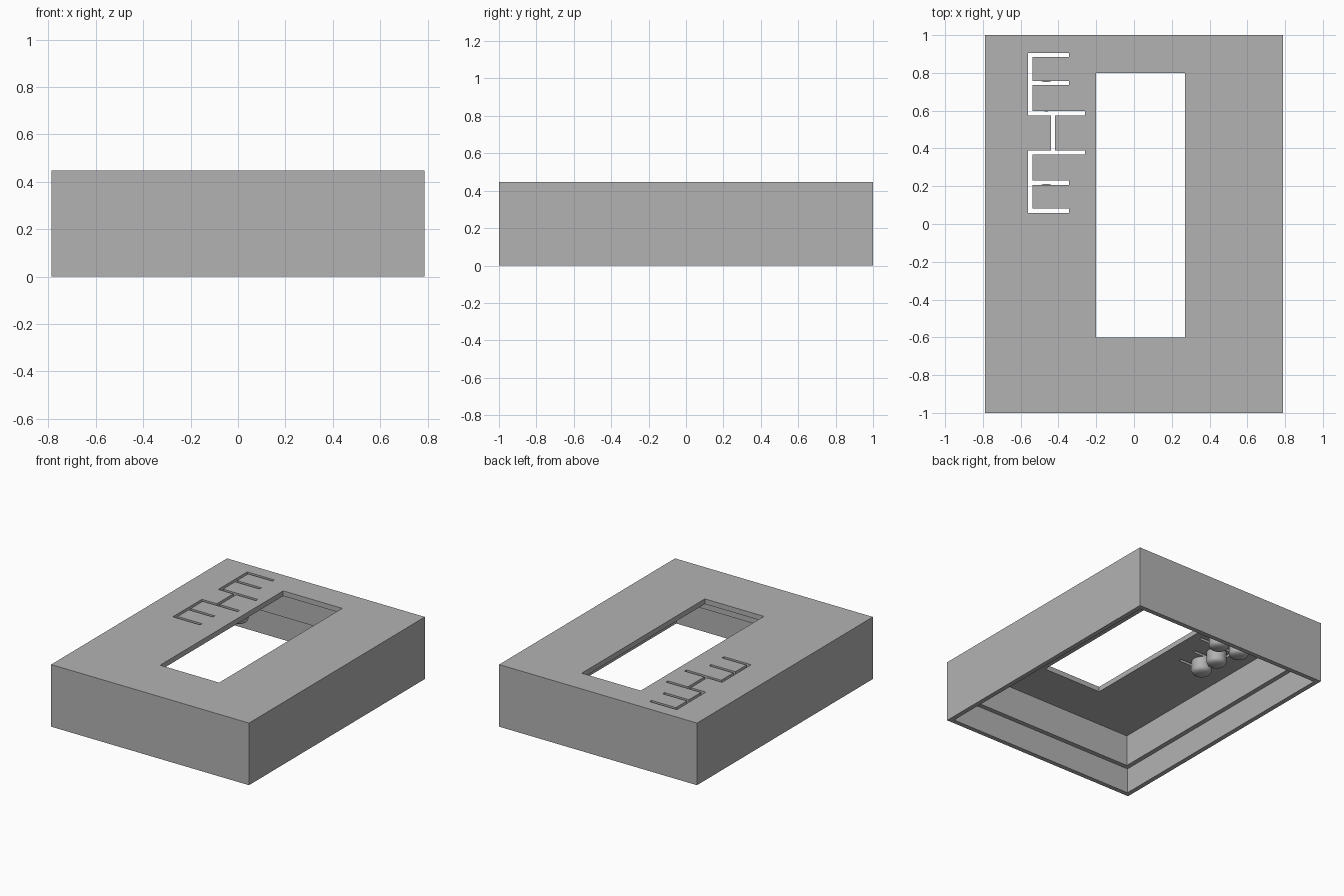
import bpy, bmesh, math

if "Cube" in bpy.data.objects:
    bpy.data.objects.remove(bpy.data.objects["Cube"])

W, D, H = 1.575, 2.0, 0.447      # outer size of the cover
CEIL = 0.41                      # underside of the top plate
LIP_Z = 0.183                    # height of the inner step
T1, T2 = 0.0333, 0.0667          # wall thickness below and above the step
S = 0.022                        # slot width

grey = bpy.data.materials.new("light_grey")
grey.diffuse_color = (0.45, 0.45, 0.45, 1)
grey.use_nodes = True
grey.node_tree.nodes["Principled BSDF"].inputs["Base Color"].default_value = grey.diffuse_color


def mesh_object(name, bm):
    bmesh.ops.recalc_face_normals(bm, faces=bm.faces[:])
    me = bpy.data.meshes.new(name)
    bm.to_mesh(me)
    bm.free()
    me.materials.append(grey)
    ob = bpy.data.objects.new(name, me)
    bpy.context.collection.objects.link(ob)
    return ob


def box(name, x0, x1, y0, y1, z0, z1):
    bm = bmesh.new()
    bmesh.ops.create_cube(bm, size=1)
    for v in bm.verts:
        v.co.x = x1 if v.co.x > 0 else x0
        v.co.y = y1 if v.co.y > 0 else y0
        v.co.z = z1 if v.co.z > 0 else z0
    return mesh_object(name, bm)


def cut(target, *bounds):
    cutter = box("cutter", *bounds)
    cutter.hide_render = True
    mod = target.modifiers.new("cut", 'BOOLEAN')
    mod.operation = 'DIFFERENCE'
    mod.solver = 'EXACT'
    mod.object = cutter
    bpy.context.view_layer.objects.active = target
    bpy.ops.object.modifier_apply(modifier=mod.name)
    bpy.data.objects.remove(cutter)


# Cover shell: box with a stepped hollow open at the bottom
cover = box("cover", -W/2, W/2, -D/2, D/2, 0, H)
cut(cover, -W/2 + T2, W/2 - T2, -D/2 + T2, D/2 - T2, -0.1, CEIL)
cut(cover, -W/2 + T1, W/2 - T1, -D/2 + T1, D/2 - T1, -0.1, LIP_Z)

# Display window
lo, hi = CEIL - 0.05, H + 0.05
cut(cover, -0.2, 0.27, -0.6, 0.8, lo, hi)

# Slots that free the button flaps, mirrored about the middle of the group
MID = 0.482
XL = -0.56
for side in (1, -1):
    def span(a, b):
        return sorted((MID + side * a, MID + side * b))
    cut(cover, XL, XL + S, *span(0.093, 0.423), lo, hi)
    for start, end in ((0.093, -0.26), (0.253, -0.344), (0.401, -0.344)):
        cut(cover, XL, end, *span(start, start + S), lo, hi)
cut(cover, -0.44, -0.44 + S, MID - 0.1, MID + 0.1, lo, hi)


# Button pegs: short posts with a gently domed end under each flap
def peg(name, x, y, r=0.066, n=32):
    profile = [(r, CEIL + 0.01), (r, CEIL - 0.075), (r * 0.92, CEIL - 0.087),
               (r * 0.7, CEIL - 0.096), (r * 0.35, CEIL - 0.101)]
    bm = bmesh.new()
    rings = [[bm.verts.new((x + q * math.cos(2 * math.pi * i / n),
                            y + q * math.sin(2 * math.pi * i / n), z))
              for i in range(n)] for q, z in profile]
    for a, b in zip(rings, rings[1:]):
        for i in range(n):
            j = (i + 1) % n
            bm.faces.new((a[i], a[j], b[j], b[i]))
    bm.faces.new(rings[0])
    bm.faces.new(rings[-1])
    ob = mesh_object(name, bm)
    bpy.ops.object.select_all(action='DESELECT')
    ob.select_set(True)
    bpy.context.view_layer.objects.active = ob
    bpy.ops.object.shade_smooth_by_angle(angle=math.radians(50))


for k, (x, dy) in enumerate(((-0.465, -0.335), (-0.465, -0.18), (-0.507, 0),
                             (-0.335, 0), (-0.465, 0.18), (-0.465, 0.335))):
    peg(f"button_peg_{k + 1}", x, MID + dy)
